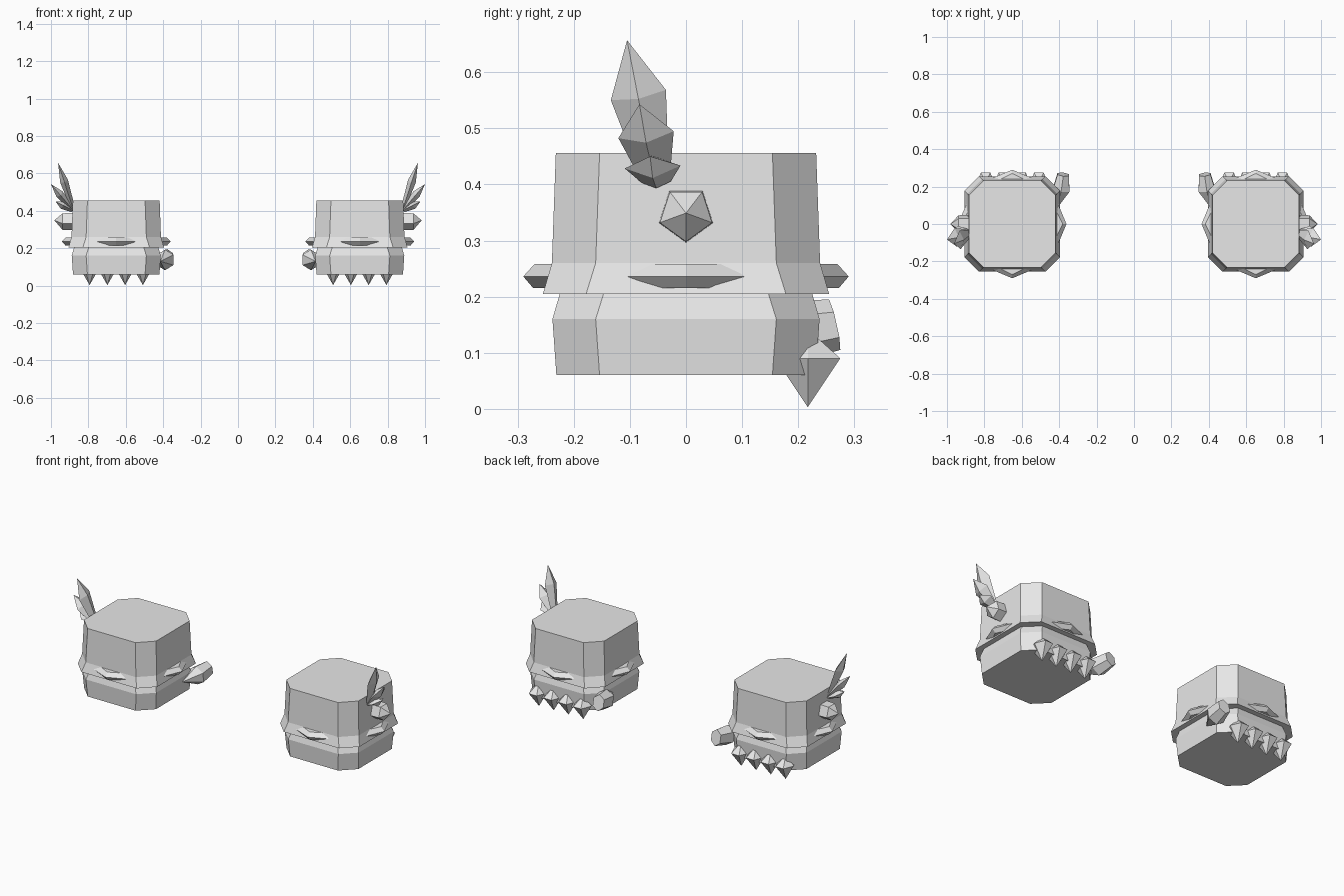
import bpy, bmesh
from math import sin, cos, pi, radians
from mathutils import Vector

cube = bpy.data.objects.get("Cube")
if cube:
    bpy.data.objects.remove(cube)

grey = bpy.data.materials.new("plain grey")
grey.use_nodes = True
grey.diffuse_color = (0.8, 0.8, 0.8, 1)
grey.node_tree.nodes["Principled BSDF"].inputs["Base Color"].default_value = (0.8, 0.8, 0.8, 1)

CENTRE = 0.651  # distance of each cuff from the middle


def loft(name, rings, side):
    """Skin a list of rings (a one-point ring is a tip); side mirrors in x."""
    bm = bmesh.new()
    loops = [[bm.verts.new((p[0] * side, p[1], p[2])) for p in r] for r in rings]
    for a, b in zip(loops, loops[1:]):
        n = max(len(a), len(b))
        for i in range(n):
            j = (i + 1) % n
            if len(a) == 1:
                bm.faces.new((a[0], b[i], b[j]))
            elif len(b) == 1:
                bm.faces.new((a[i], a[j], b[0]))
            else:
                bm.faces.new((a[i], a[j], b[j], b[i]))
    for end in (loops[0], loops[-1]):
        if len(end) > 2:
            bm.faces.new(end)
    bmesh.ops.recalc_face_normals(bm, faces=bm.faces)
    mesh = bpy.data.meshes.new(name)
    bm.to_mesh(mesh)
    bm.free()
    mesh.materials.append(grey)
    obj = bpy.data.objects.new(name, mesh)
    bpy.context.collection.objects.link(obj)
    return obj


def ring(centre, u, v, sides, turn=0):
    """Polygon around centre with half axes u and v."""
    c, u, v = Vector(centre), Vector(u), Vector(v)
    angles = [turn + 2 * pi * i / sides for i in range(sides)]
    return [c + u * cos(a) + v * sin(a) for a in angles]


def octagon(z, half, flat):
    """Square with cut corners."""
    pts = []
    for k in range(4):
        c, s = round(cos(k * pi / 2)), round(sin(k * pi / 2))
        for x, y in ((half, -flat), (half, flat)):
            pts.append((CENTRE + c * x - s * y, s * x + c * y, z))
    return pts


for side, label in ((1, "left"), (-1, "right")):
    # Cuff body: lower band and overhanging upper band
    loft(label + "_lower_band", [octagon(0.06, 0.231, 0.154),
                                 octagon(0.16, 0.238, 0.161),
                                 octagon(0.205, 0.225, 0.147)], side)
    loft(label + "_upper_band", [octagon(0.205, 0.255, 0.178),
                                 octagon(0.26, 0.239, 0.161),
                                 octagon(0.456, 0.232, 0.154)], side)

    # Pointed studs on all four sides of the rim
    for k in range(4):
        out = Vector((round(cos(k * pi / 2)), round(sin(k * pi / 2)), 0))
        along = Vector((-out.y, out.x, 0))
        base = Vector((CENTRE, 0, 0)) + out * 0.235
        rings = [ring(base + Vector((0, 0, z)), along * w, out * d, 4)
                 for z, w, d in ((0.215, 0.074, 0.037), (0.236, 0.131, 0.055),
                                 (0.258, 0.071, 0.035))]
        loft(f"{label}_rim_stud_{k + 1}", rings, side)

    # Row of teeth along the lower back edge
    for k in range(4):
        x = CENTRE + (k - 1.5) * 0.095
        loft(f"{label}_tooth_{k + 1}",
             [[(x, 0.217, 0.003)],
              ring((x, 0.217, 0.09), (0.05, 0, 0), (0, 0.067, 0), 6),
              [(x, 0.217, 0.142)]], side)

    # Three feathers fanning out from one root on the outer side
    root = Vector((0.878, -0.052, 0.4))
    for k, tip in enumerate(((0.962, -0.105, 0.657), (1.0, -0.083, 0.543),
                             (0.975, -0.064, 0.45))):
        tip = Vector(tip)
        axis = (tip - root).normalized()
        width = Vector((0, 1, 0))
        width = (width - axis * width.dot(axis)).normalized()
        thick = axis.cross(width)
        mid = root.lerp(tip, 0.62)
        low = root.lerp(tip, 0.08)
        loft(f"{label}_feather_{k + 1}",
             [ring(low, width * 0.026, thick * 0.012, 4),
              ring(mid, width * 0.05, thick * 0.022, 4),
              [tip]], side)

    # Five-sided bead below the feathers
    def pentagon(x, r):
        return ring((x, 0, 0.347), (0, r, 0), (0, 0, r), 5, radians(-90))
    loft(label + "_bead", [pentagon(0.87, 0.051), pentagon(0.938, 0.049),
                           [(0.982, 0, 0.349)]], side)

    # Blunt crystal on the inner back corner
    loft(label + "_crystal",
         [[(0.415, 0.08, 0.13)],
          ring((0.39, 0.18, 0.137), (0.051, 0.006, 0), (0, -0.008, 0.055), 6, pi / 6),
          ring((0.378, 0.265, 0.15), (0.036, 0.004, 0), (0, -0.01, 0.045), 6, pi / 6)], side)
